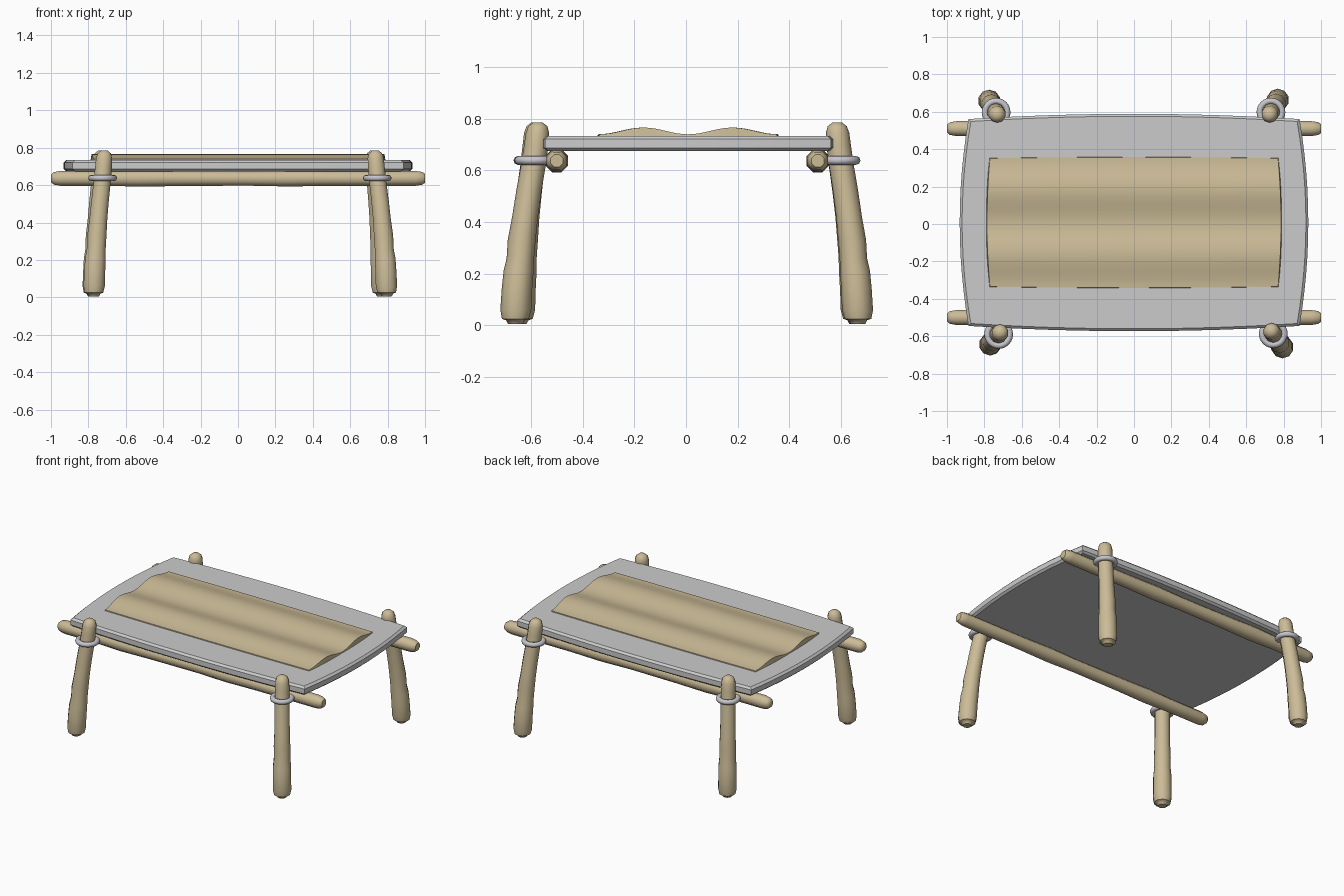
import bpy, bmesh, math
from mathutils import Vector

cube = bpy.data.objects.get("Cube")
if cube:
    bpy.data.objects.remove(cube, do_unlink=True)


def material(name, rgb):
    m = bpy.data.materials.new(name)
    m.use_nodes = True
    m.diffuse_color = (*rgb, 1)
    m.node_tree.nodes["Principled BSDF"].inputs["Base Color"].default_value = (*rgb, 1)
    return m


WOOD = material("pale wood", (0.60, 0.50, 0.31))
STONE = material("light grey", (0.60, 0.60, 0.60))
CORD = material("grey cord", (0.56, 0.56, 0.60))


def finish(bm, name, mat, angle):
    bmesh.ops.recalc_face_normals(bm, faces=bm.faces)
    mesh = bpy.data.meshes.new(name)
    bm.to_mesh(mesh)
    bm.free()
    mesh.materials.append(mat)
    ob = bpy.data.objects.new(name, mesh)
    bpy.context.collection.objects.link(ob)
    bpy.ops.object.select_all(action="DESELECT")
    ob.select_set(True)
    bpy.context.view_layer.objects.active = ob
    bpy.ops.object.shade_smooth_by_angle(angle=math.radians(angle))
    return ob


def log(name, stations, axis_u, axis_v, sides=10):
    """Lofted round branch through (centre, radius) stations."""
    bm = bmesh.new()
    rings = []
    for centre, r in stations:
        ring = []
        for i in range(sides):
            a = math.tau * (i + 0.5) / sides
            ring.append(bm.verts.new(centre + axis_u * r * math.cos(a) + axis_v * r * math.sin(a)))
        rings.append(ring)
    for a, b in zip(rings, rings[1:]):
        for i in range(sides):
            j = (i + 1) % sides
            bm.faces.new((a[i], a[j], b[j], b[i]))
    bm.faces.new(rings[0])
    bm.faces.new(rings[-1])
    return finish(bm, name, WOOD, 50)


X, Y, Z = Vector((1, 0, 0)), Vector((0, 1, 0)), Vector((0, 0, 1))

# Leaning legs: height, share of the lean, radius
LEG = [(0.005, 1.0, 0.028), (0.02, 1.0, 0.036), (0.025, 1.0, 0.052), (0.06, 0.98, 0.06),
       (0.14, 0.93, 0.059), (0.21, 0.86, 0.058), (0.26, 0.78, 0.053), (0.33, 0.72, 0.054),
       (0.42, 0.57, 0.05), (0.52, 0.4, 0.049), (0.62, 0.2, 0.048), (0.7, 0.07, 0.047),
       (0.745, 0.02, 0.045), (0.77, 0, 0.037), (0.785, 0, 0.018)]
LEGS = {
    "front_left": ((0.735, -0.573), (0.795, -0.66)),
    "front_right": ((-0.715, -0.58), (-0.77, -0.645)),
    "back_left": ((0.725, 0.585), (0.77, 0.665)),
    "back_right": ((-0.73, 0.585), (-0.775, 0.66)),
}
for side, (top, foot) in LEGS.items():
    top, foot = Vector((*top, 0)), Vector((*foot, 0))
    log(side + "_leg", [(top.lerp(foot, f) + Z * z, r) for z, f, r in LEG], X, Y)
    # Cord ring around each leg
    c = top.lerp(foot, 0.16)
    bpy.ops.mesh.primitive_torus_add(location=(c.x, c.y, 0.638), major_radius=0.06,
                                     minor_radius=0.017, major_segments=24, minor_segments=8)
    ring = bpy.context.object
    ring.name = side + "_cord"
    ring.data.materials.append(CORD)
    bpy.ops.object.shade_smooth()

# Carrying poles under the top: position along x, radius
POLE = [(-1, 0.022), (-0.985, 0.036), (-0.95, 0.043), (-0.7, 0.043), (-0.52, 0.048),
        (-0.3, 0.044), (0.05, 0.042), (0.27, 0.047), (0.5, 0.043), (0.95, 0.043),
        (0.985, 0.037), (1, 0.026)]
for name, y in (("front_pole", -0.5), ("back_pole", 0.51)):
    log(name, [(Vector((x, y, 0.636)), r) for x, r in POLE], Y, Z, 8)

# Slab top with gently bowed sides
STEPS = 12
CENTRE_Y = 0.008


def bowed(half_x, half_y, bow_x, bow_y):
    """Outline of a rectangle whose four sides bulge outward."""
    pts = []
    for sx, sy in ((1, 1), (-1, -1)):
        for i in range(STEPS):
            t = 1 - 2 * i / STEPS
            pts.append((t * half_x * sx, sy * (half_y + bow_y * (1 - t * t))))
        for i in range(STEPS):
            t = 1 - 2 * i / STEPS
            pts.append((-sx * (half_x + bow_x * (1 - t * t)), t * half_y * sy))
    return pts


bm = bmesh.new()
rows = []
for z, inset in ((0.674, 0.013), (0.686, 0), (0.72, 0), (0.733, 0.013)):
    outline = bowed(0.885 - inset, 0.553 - inset, 0.047, 0.028)
    rows.append([bm.verts.new((x, y + CENTRE_Y, z)) for x, y in outline])
n = len(rows[0])
for a, b in zip(rows, rows[1:]):
    for i in range(n):
        bm.faces.new((a[i], a[(i + 1) % n], b[(i + 1) % n], b[i]))
bm.faces.new(rows[0])
bm.faces.new(rows[-1])
finish(bm, "slab_top", STONE, 30)

# Rippled mat lying on the slab: two soft humps across its width
bm = bmesh.new()
bmesh.ops.create_grid(bm, x_segments=8, y_segments=32, size=1)
for v in bm.verts:
    s, t = v.co.x, v.co.y
    hump = 0.026 * math.sin(math.pi * t) ** 2
    v.co = (s * (0.77 + 0.016 * (1 - t * t)),
            t * (0.343 + 0.006 * (1 - s * s)) + CENTRE_Y, 0.739 + hump)
edge = [e for e in bm.edges if e.is_boundary]
skirt = bmesh.ops.extrude_edge_only(bm, edges=edge)["geom"]
for v in skirt:
    if isinstance(v, bmesh.types.BMVert):
        v.co.z = 0.725
        v.co.x *= 1.006
        v.co.y *= 1.006
finish(bm, "rippled_mat", WOOD, 40)
